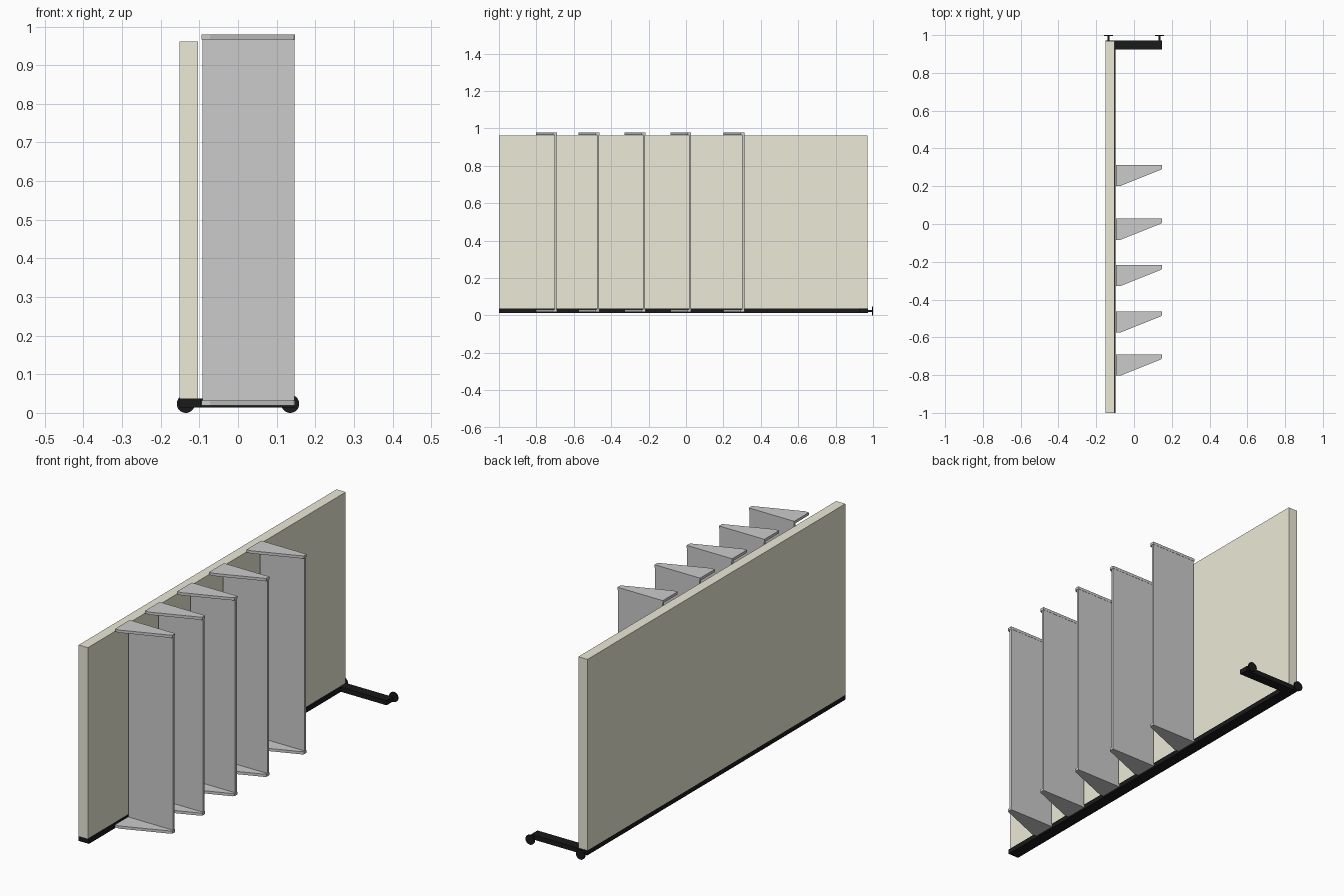
import bpy, bmesh, math

if "Cube" in bpy.data.objects:
    bpy.data.objects.remove(bpy.data.objects["Cube"])


def material(name, rgb):
    m = bpy.data.materials.new(name)
    m.diffuse_color = (*rgb, 1)
    m.use_nodes = True
    m.node_tree.nodes["Principled BSDF"].inputs["Base Color"].default_value = m.diffuse_color
    return m


cream = material("cream", (0.83, 0.82, 0.68))
black = material("black", (0.01, 0.01, 0.01))


def prism(name, outline, z0, z1, mat=None):
    """Extrude an xy outline from z0 to z1."""
    bm = bmesh.new()
    face = bm.faces.new([bm.verts.new((x, y, z0)) for x, y in outline])
    top = bmesh.ops.extrude_face_region(bm, geom=[face])["geom"]
    for v in top:
        if isinstance(v, bmesh.types.BMVert):
            v.co.z = z1
    bmesh.ops.recalc_face_normals(bm, faces=bm.faces)
    mesh = bpy.data.meshes.new(name)
    bm.to_mesh(mesh)
    bm.free()
    ob = bpy.data.objects.new(name, mesh)
    bpy.context.collection.objects.link(ob)
    if mat:
        mesh.materials.append(mat)
    return ob


def box(name, x0, x1, y0, y1, z0, z1, mat=None):
    return prism(name, [(x0, y0), (x1, y0), (x1, y1), (x0, y1)], z0, z1, mat)


def disc(name, x, y0, y1, z, r, mat):
    bpy.ops.mesh.primitive_cylinder_add(
        vertices=32, radius=r, depth=y1 - y0,
        location=(x, (y0 + y1) / 2, z), rotation=(math.pi / 2, 0, 0))
    ob = bpy.context.object
    ob.name = name
    ob.data.materials.append(mat)
    bpy.ops.object.shade_smooth_by_angle()


# Long panel standing on an L-shaped base
box("long_panel", -0.152, -0.103, -1.0, 0.97, 0.037, 0.961, cream)
prism("base_frame", [(-0.152, -1.0), (-0.097, -1.0), (-0.097, 0.925),
                     (0.147, 0.925), (0.147, 0.972), (-0.152, 0.972)],
      0.014, 0.037, black)

# Two flat end wheels on thin axles
for side, x in (("left", -0.135), ("right", 0.135)):
    disc(side + "_axle", x, 0.96, 0.996, 0.0235, 0.006, black)
    disc(side + "_wheel", x, 0.994, 1.0, 0.0235, 0.0235, black)

# Five upright dividers with tapered brackets at top and bottom
for i, y in enumerate((0.313, 0.028, -0.217, -0.463, -0.691)):
    box(f"divider_{i}", -0.092, 0.146, y - 0.013, y - 0.001, 0.022, 0.976)
    outline = [(-0.095, y), (0.148, y), (0.148, y - 0.021),
               (0.142, y - 0.026), (-0.073, y - 0.112), (-0.095, y - 0.112)]
    prism(f"top_bracket_{i}", outline, 0.966, 0.979)
    prism(f"bottom_bracket_{i}", outline, 0.019, 0.032)
